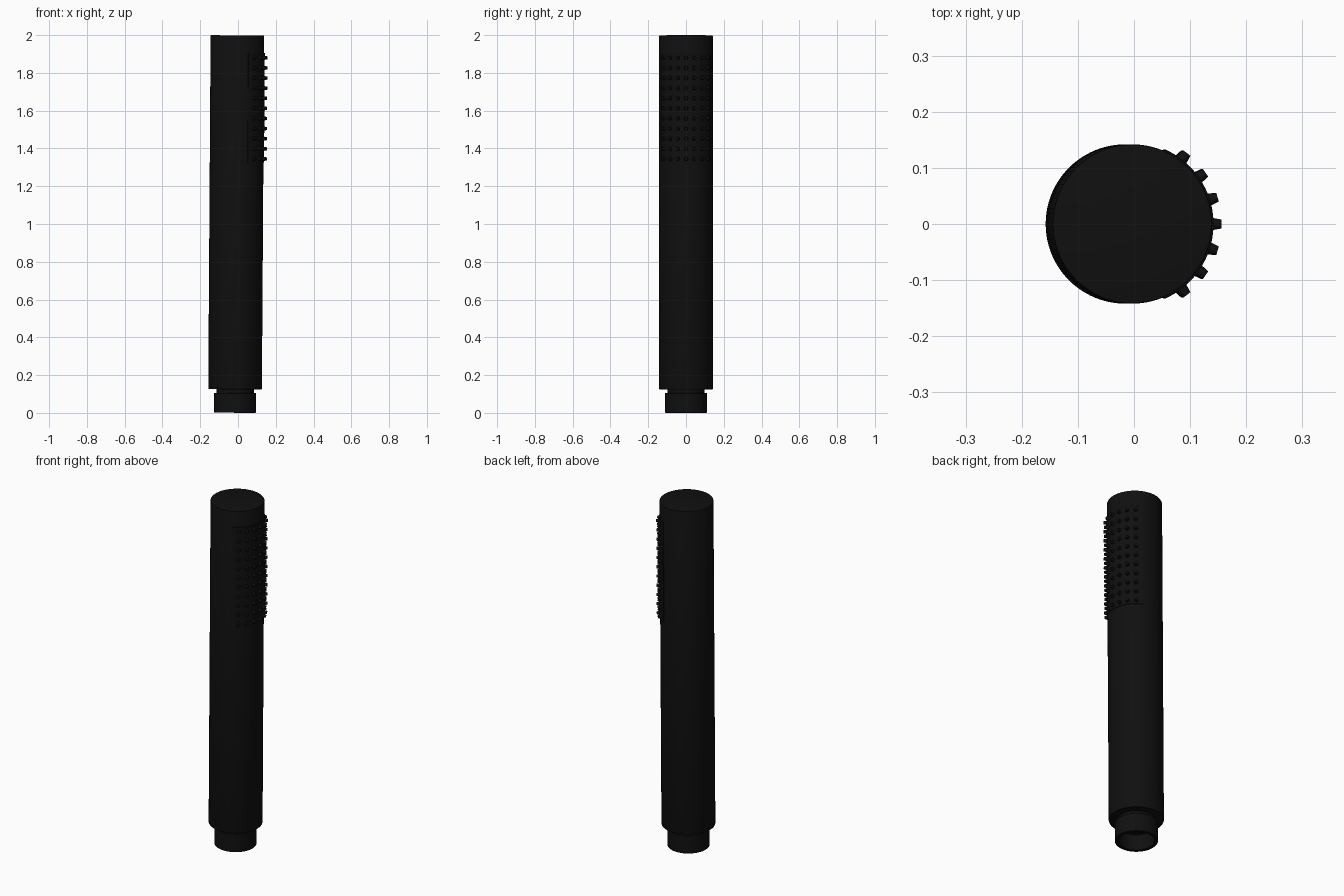
import bpy, bmesh, math
from mathutils import Matrix, Vector

if "Cube" in bpy.data.objects:
    bpy.data.objects.remove(bpy.data.objects["Cube"])

TILT = 0.0066
PLACE = Matrix.Translation((-0.0163, 0, 0.0007)) @ Matrix.Rotation(TILT, 4, 'Y')

black = bpy.data.materials.new("matt_black")
black.diffuse_color = (0.005, 0.005, 0.005, 1)
black.use_nodes = True
black.node_tree.nodes["Principled BSDF"].inputs["Base Color"].default_value = black.diffuse_color


def finish(bm, name):
    bmesh.ops.remove_doubles(bm, verts=bm.verts, dist=1e-5)
    bmesh.ops.recalc_face_normals(bm, faces=bm.faces)
    bm.transform(PLACE)
    mesh = bpy.data.meshes.new(name)
    bm.to_mesh(mesh)
    bm.free()
    mesh.materials.append(black)
    ob = bpy.data.objects.new(name, mesh)
    bpy.context.collection.objects.link(ob)
    bpy.ops.object.select_all(action='DESELECT')
    ob.select_set(True)
    bpy.context.view_layer.objects.active = ob
    bpy.ops.object.shade_smooth_by_angle(angle=math.radians(35))
    return ob


def lathe(name, profile, steps=96):
    bm = bmesh.new()
    vs = [bm.verts.new((r, 0, z)) for r, z in profile]
    es = [bm.edges.new(p) for p in zip(vs, vs[1:])]
    bmesh.ops.spin(bm, geom=vs + es, cent=(0, 0, 0), axis=(0, 0, 1),
                   angle=math.tau, steps=steps)
    return finish(bm, name)


# Long handle tube with slightly eased rims
lathe("handle", [(0, 0.124), (0.138, 0.124), (0.141, 0.125), (0.142, 0.128),
                 (0.142, 1.994), (0.141, 1.997), (0.138, 1.998), (0, 1.998)])

# Hose connector: hollow collar and narrower neck
lathe("hose_connector", [(0, 0.09), (0.092, 0.09), (0.092, 0.002), (0.094, 0),
                         (0.109, 0), (0.111, 0.002), (0.111, 0.103),
                         (0.109, 0.105), (0.099, 0.105), (0.099, 0.126), (0, 0.126)])

# Curved spray plate wrapped round the +x side
Z0, Z1, HALF = 1.325, 1.906, math.radians(66)
bm = bmesh.new()
section = [(0.139, Z0), (0.1445, Z0), (0.1455, Z0 + 0.001),
           (0.1455, Z1 - 0.001), (0.1445, Z1), (0.139, Z1)]
start = Matrix.Rotation(-HALF, 3, 'Z')
face = bm.faces.new([bm.verts.new(start @ Vector((r, 0, z))) for r, z in section])
bmesh.ops.spin(bm, geom=[face], cent=(0, 0, 0), axis=(0, 0, 1),
               angle=2 * HALF, steps=36)
# drop the leftover starting cap only if it became internal
bmesh.ops.delete(bm, geom=[f for f in bm.faces if all(len(e.link_faces) > 2 for e in f.edges)],
                 context='FACES')
finish(bm, "spray_plate")

# Grid of rubber nozzles, 7 columns by 11 rows
bm = bmesh.new()
for row in range(11):
    for col in range(-3, 4):
        m = (Matrix.Rotation(math.radians(17.4 * col), 4, 'Z')
             @ Matrix.Translation((0.150, 0, 1.345 + row * 0.0535))
             @ Matrix.Rotation(math.pi / 2, 4, 'Y'))
        bmesh.ops.create_cone(bm, cap_ends=True, segments=16, radius1=0.0115,
                              radius2=0.008, depth=0.02, matrix=m)
finish(bm, "nozzles")
